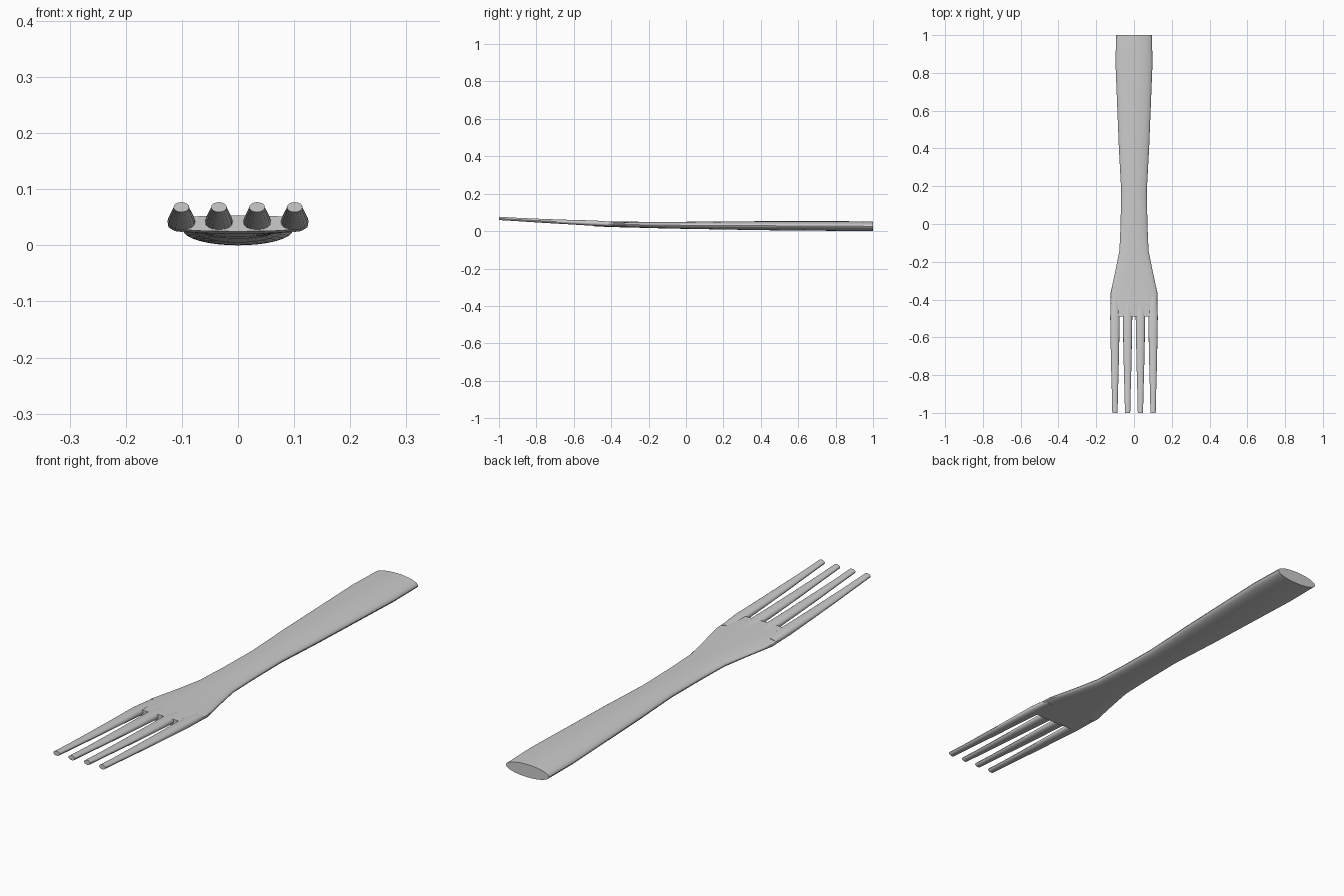
import bpy, bmesh, math

if "Cube" in bpy.data.objects:
    bpy.data.objects.remove(bpy.data.objects["Cube"])


def loft(name, stations, sides, x=0.0):
    """Skin oval rings along y: (y, half width, z low, z high, roundness power)."""
    bm = bmesh.new()
    rings = []
    for y, hw, lo, hi, p in stations:
        ring = []
        for i in range(sides):
            a = math.tau * i / sides
            c, s = math.cos(a), math.sin(a)
            px = math.copysign(abs(c) ** p, c) * hw
            pz = math.copysign(abs(s) ** p, s) * (hi - lo) / 2
            ring.append(bm.verts.new((x + px, y, (lo + hi) / 2 + pz)))
        rings.append(ring)
    for a, b in zip(rings, rings[1:]):
        for i in range(sides):
            j = (i + 1) % sides
            bm.faces.new((a[i], a[j], b[j], b[i]))
    bm.faces.new(rings[0])
    bm.faces.new(rings[-1])
    bmesh.ops.recalc_face_normals(bm, faces=bm.faces)
    mesh = bpy.data.meshes.new(name)
    bm.to_mesh(mesh)
    bm.free()
    obj = bpy.data.objects.new(name, mesh)
    bpy.context.collection.objects.link(obj)
    bpy.ops.object.select_all(action='DESELECT')
    obj.select_set(True)
    bpy.context.view_layer.objects.active = obj
    bpy.ops.object.shade_smooth_by_angle(angle=math.radians(35))
    return obj


# Handle, neck and flared shoulder in one sweep
loft("handle", [
    (1.00, 0.095, 0.000, 0.051, 1.0),
    (0.85, 0.098, 0.001, 0.053, 1.0),
    (0.40, 0.080, 0.005, 0.053, 1.0),
    (0.18, 0.068, 0.009, 0.051, 1.0),
    (0.00, 0.071, 0.012, 0.050, 0.95),
    (-0.14, 0.077, 0.015, 0.050, 0.9),
    (-0.25, 0.099, 0.018, 0.050, 0.85),
    (-0.37, 0.125, 0.021, 0.051, 0.75),
    (-0.49, 0.121, 0.025, 0.053, 0.7),
], 32)

# Four tapering tines curving upward, rooted inside the shoulder
tine = [
    (-0.39, 0.021, 0.024, 0.049, 0.9),
    (-0.49, 0.025, 0.028, 0.057, 0.9),
    (-0.62, 0.023, 0.036, 0.060, 0.95),
    (-0.76, 0.020, 0.044, 0.065, 1.0),
    (-0.90, 0.016, 0.053, 0.071, 1.0),
    (-1.00, 0.014, 0.059, 0.077, 1.0),
]
for k, x in enumerate((-0.101, -0.034, 0.034, 0.101)):
    loft(f"tine_{k + 1}", tine, 16, x)
